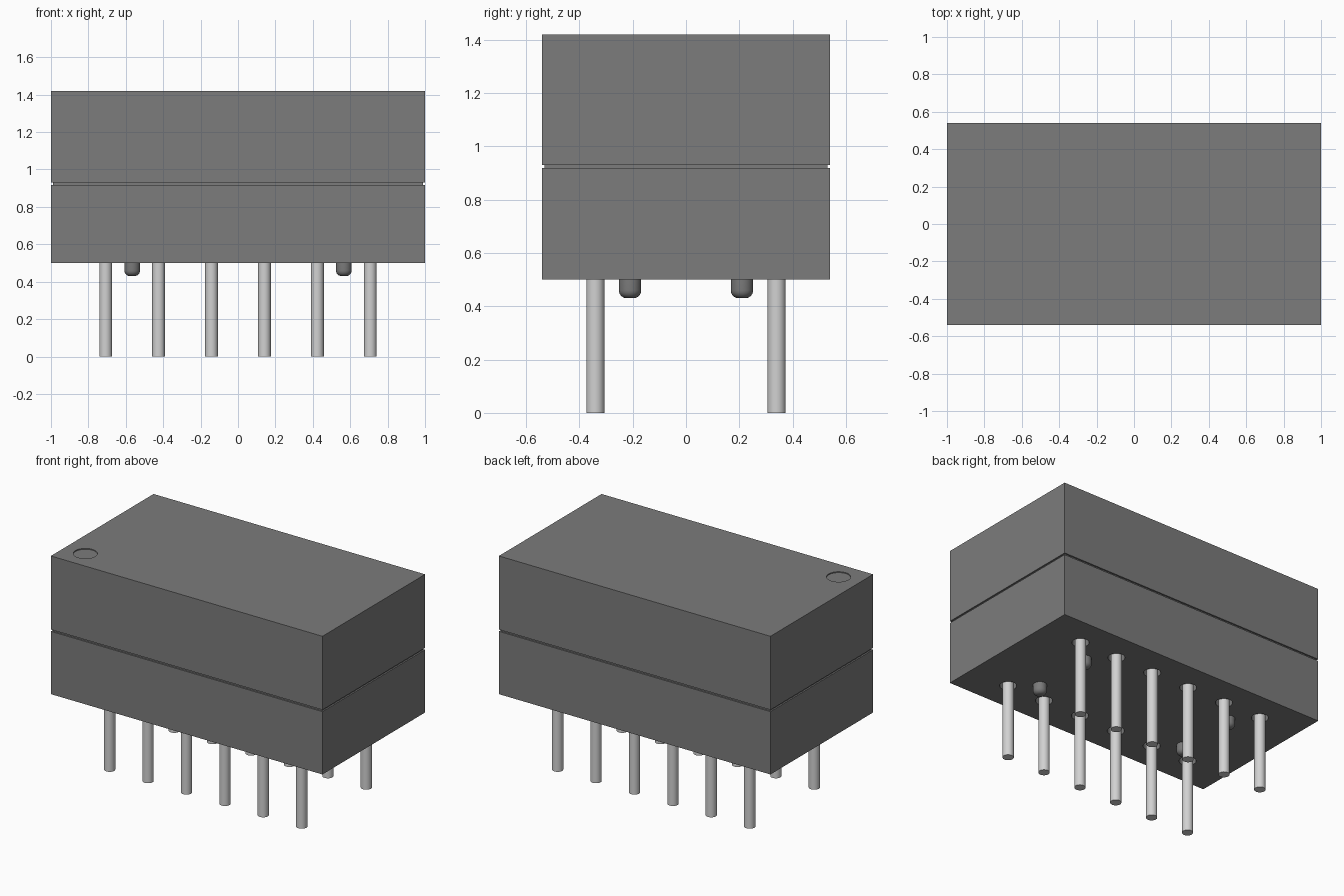
import bpy, bmesh, math

cube = bpy.data.objects.get("Cube")
if cube:
    bpy.data.objects.remove(cube, do_unlink=True)


def material(name, color, metallic=0.0):
    m = bpy.data.materials.new(name)
    m.use_nodes = True
    m.diffuse_color = (*color, 1)
    bsdf = next(n for n in m.node_tree.nodes if n.type == 'BSDF_PRINCIPLED')
    bsdf.inputs["Base Color"].default_value = (*color, 1)
    bsdf.inputs["Roughness"].default_value = 0.6
    return m


GREY = material("dark grey plastic", (0.2, 0.2, 0.2))
METAL = material("pale metal", (0.64, 0.64, 0.64))


def finish(name, bm, mat, smooth=False):
    bmesh.ops.recalc_face_normals(bm, faces=bm.faces)
    mesh = bpy.data.meshes.new(name)
    bm.to_mesh(mesh)
    bm.free()
    mesh.materials.append(mat)
    ob = bpy.data.objects.new(name, mesh)
    bpy.context.collection.objects.link(ob)
    bpy.ops.object.select_all(action='DESELECT')
    ob.select_set(True)
    bpy.context.view_layer.objects.active = ob
    if smooth:
        bpy.ops.object.shade_smooth_by_angle(angle=math.radians(35))
    return ob


def box(name, hx, hy, z0, z1, mat):
    bm = bmesh.new()
    bmesh.ops.create_cube(bm, size=1)
    for v in bm.verts:
        v.co = (v.co.x * 2 * hx, v.co.y * 2 * hy, z0 + (v.co.z + 0.5) * (z1 - z0))
    return finish(name, bm, mat)


def lathe(bm, x, y, profile, n=32):
    """Capped solid of revolution about a vertical axis; profile is (radius, z)."""
    rings = [[bm.verts.new((x + r * math.cos(2 * math.pi * i / n),
                            y + r * math.sin(2 * math.pi * i / n), z))
              for i in range(n)] for r, z in profile]
    for a, b in zip(rings, rings[1:]):
        for i in range(n):
            j = (i + 1) % n
            bm.faces.new((a[i], a[j], b[j], b[i]))
    bm.faces.new(rings[0][::-1])
    bm.faces.new(rings[-1])


def turned(name, spots, profile, mat):
    bm = bmesh.new()
    for x, y in spots:
        lathe(bm, x, y, profile)
    return finish(name, bm, mat, smooth=True)


def cut(ob, cutter):
    mod = ob.modifiers.new("cut", 'BOOLEAN')
    mod.operation = 'DIFFERENCE'
    mod.solver = 'EXACT'
    mod.object = cutter
    bpy.ops.object.select_all(action='DESELECT')
    ob.select_set(True)
    bpy.context.view_layer.objects.active = ob
    bpy.ops.object.modifier_apply(modifier="cut")
    bpy.data.objects.remove(cutter, do_unlink=True)
    bpy.ops.object.shade_smooth_by_angle(angle=math.radians(35))


PIN_SPOTS = [(-0.7075 + 0.283 * i, y) for i in range(6) for y in (-0.34, 0.34)]

# Housing: two halves joined by a recessed seam
lower = box("lower_housing", 1, 0.54, 0.5, 0.918, GREY)
upper = box("upper_housing", 1, 0.54, 0.93, 1.42, GREY)
box("housing_seam", 0.99, 0.53, 0.91, 0.94, GREY)

# Clearance holes round the pins and the shallow corner mark
cut(lower, turned("pin_hole_cutter", PIN_SPOTS, [(0.052, 0.45), (0.052, 0.55)], GREY))
cut(upper, turned("corner_mark_cutter", [(-0.85, -0.392)],
                  [(0.073, 1.414), (0.073, 1.5)], GREY))

# Round pins in two rows
turned("pins", PIN_SPOTS, [(0.034, 0), (0.034, 0.56)], METAL)

# Standoff feet with a rounded lower edge
R, F = 0.042, 0.03
foot = [(R - F + F * math.sin(a), 0.43 + F - F * math.cos(a))
        for a in (math.pi / 2 * k / 6 for k in range(7))] + [(R, 0.505)]
turned("standoff_feet", [(sx * 0.566, sy * 0.21) for sx in (-1, 1) for sy in (-1, 1)],
       foot, GREY)
